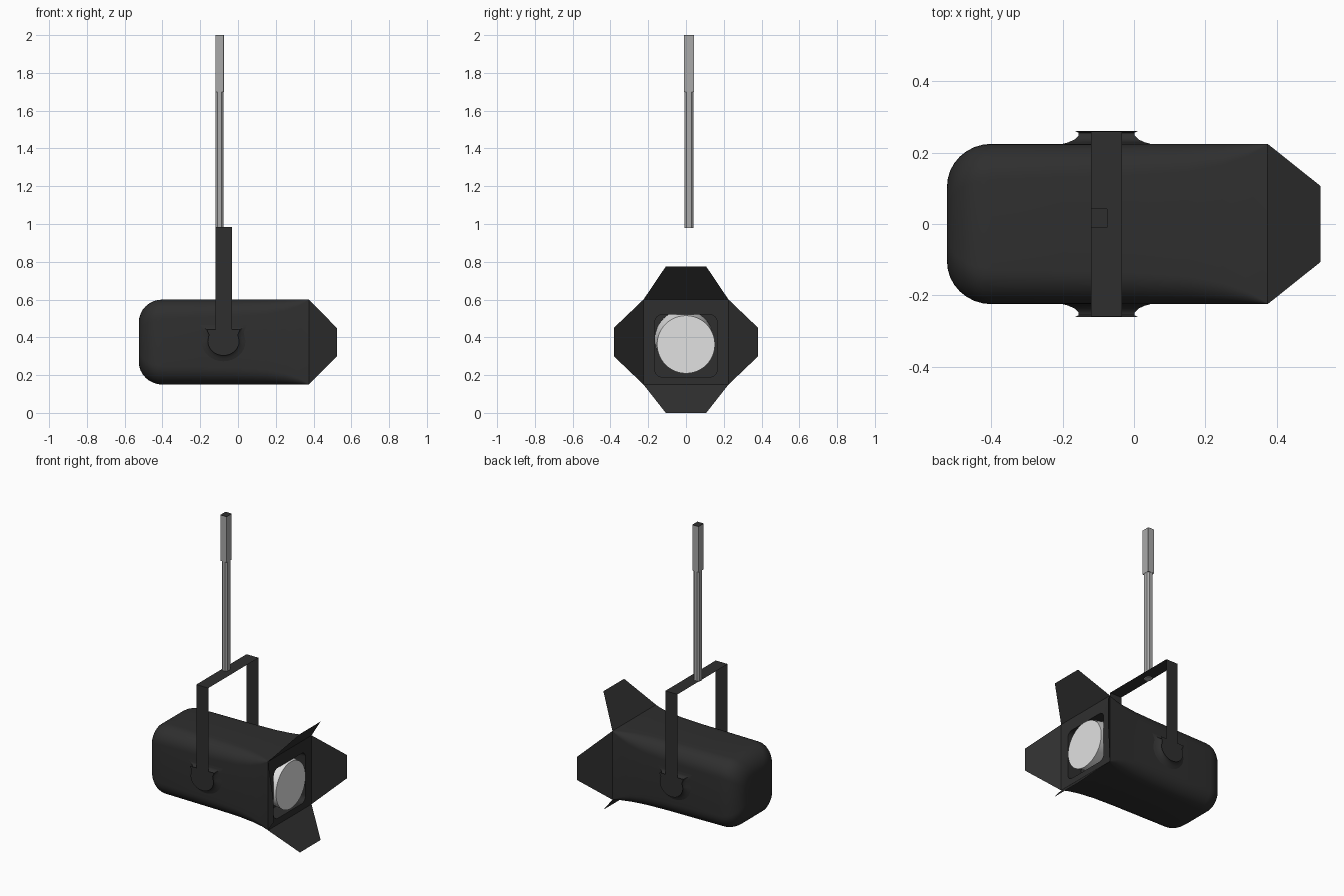
import bpy, bmesh, math
from mathutils import Vector

if "Cube" in bpy.data.objects:
    bpy.data.objects.remove(bpy.data.objects["Cube"])


def material(name, v):
    m = bpy.data.materials.new(name)
    m.diffuse_color = (v, v, v, 1)
    m.use_nodes = True
    m.node_tree.nodes["Principled BSDF"].inputs["Base Color"].default_value = m.diffuse_color
    return m


BLACK = material("matt black", 0.028)
STEEL = material("steel grey", 0.40)
GLASS = material("pale lens", 0.75)


def finish(name, bm, mat, smooth=None, recalc=True):
    if recalc:
        bmesh.ops.recalc_face_normals(bm, faces=bm.faces)
    me = bpy.data.meshes.new(name)
    bm.to_mesh(me)
    bm.free()
    ob = bpy.data.objects.new(name, me)
    bpy.context.collection.objects.link(ob)
    me.materials.append(mat)
    if smooth:
        bpy.ops.object.select_all(action='DESELECT')
        ob.select_set(True)
        bpy.context.view_layer.objects.active = ob
        bpy.ops.object.shade_smooth_by_angle(angle=math.radians(smooth))
    return ob


def loft(name, rings, mat, smooth=None, caps=(True, True)):
    """Skin a list of equal-length point rings."""
    bm = bmesh.new()
    vs = [[bm.verts.new(p) for p in r] for r in rings]
    n = len(vs[0])
    for a, b in zip(vs, vs[1:]):
        for i in range(n):
            j = (i + 1) % n
            bm.faces.new((a[i], a[j], b[j], b[i]))
    if caps[0]:
        bm.faces.new(vs[0])
    if caps[1]:
        bm.faces.new(vs[-1])
    return finish(name, bm, mat, smooth)


def rounded_square(x, cz, h, r, seg=8):
    """Rounded square in the yz plane at the given x."""
    pts = []
    for q, (sy, sz) in enumerate(((1, 1), (-1, 1), (-1, -1), (1, -1))):
        for k in range(seg + 1):
            a = math.pi / 2 * (q + k / seg)
            pts.append((x, sy * (h - r) + r * math.cos(a), cz + sz * (h - r) + r * math.sin(a)))
    return pts


# lamp housing: back dome, long body, squared-off front, recessed opening
CZ, H = 0.375, 0.225
rings = []
for k in range(9):
    t = math.pi / 2 * (1 - k / 8)
    inset = 0.12 * (1 - math.cos(t))
    rings.append(rounded_square(-0.40 - 0.125 * math.sin(t), CZ, H - inset, 0.10 - 0.25 * inset))
for x, r in ((-0.2, 0.095), (0.0, 0.09), (0.15, 0.08), (0.25, 0.06), (0.32, 0.035), (0.375, 0.002)):
    rings.append(rounded_square(x, CZ, H, r))
rings += [rounded_square(x, 0.355, 0.165, 0.04) for x in (0.374, 0.27)]
loft("lamp_housing", rings, BLACK, 40)


# lens: short drum tilted slightly downwards
def circle(x, y, z, r, n=48):
    return [(x, y + r * math.cos(2 * math.pi * i / n), z + r * math.sin(2 * math.pi * i / n)) for i in range(n)]


loft("lens", [circle(0.28, -0.01, 0.39, 0.155), circle(0.382, 0, 0.362, 0.153)], GLASS, 40)

# four barn doors: thin flaps hinged on the front edges
for name, axis, sign, reach in (("top_door", 'z', 1, 0.40), ("bottom_door", 'z', -1, 0.375),
                                ("left_door", 'y', -1, 0.382), ("right_door", 'y', 1, 0.382)):
    half = 0.107 if axis == 'z' else 0.075
    bm = bmesh.new()
    pts = []
    for x, w, d in ((0.375, -H, H), (0.375, H, H), (0.523, half, reach), (0.523, -half, reach)):
        pts.append((x, w, CZ + sign * d) if axis == 'z' else (x, sign * d, CZ + w))
    bm.faces.new([bm.verts.new(p) for p in pts])
    finish(name, bm, BLACK, recalc=False)

# yoke: flat strap bent over the housing
bm = bmesh.new()
path = [(-0.26, 0.38), (-0.26, 0.985), (0.26, 0.985), (0.26, 0.38)]
cols = [[bm.verts.new((x, y, z)) for x in (-0.12, -0.033)] for y, z in path]
for a, b in zip(cols, cols[1:]):
    bm.faces.new((a[0], a[1], b[1], b[0]))
finish("yoke", bm, BLACK)

# pivot bosses: flared pads joining yoke to housing
outline = [(0.085 * math.cos(math.pi * (1 + k / 16)), 0.078 * math.sin(math.pi * (1 + k / 16))) for k in range(17)]
outline += [(0.078, 0.035), (0.09, 0.062), (-0.09, 0.062), (-0.078, 0.035)]
for name, s in (("front_pivot", -1), ("back_pivot", 1)):
    rings = [[(-0.077 + px * k, s * y, 0.38 + pz * k) for px, pz in outline]
             for y, k in ((0.222, 1.5), (0.229, 1.2), (0.237, 1.0), (0.248, 0.88), (0.256, 0.87), (0.261, 0.98))]
    loft(name, rings, BLACK, 50)


# hanging pole: chamfered lower rod and square upper sleeve with dark end
def pole_ring(z, hx, hy, c):
    pts = [(hx, hy - c), (hx - c, hy), (c - hx, hy), (-hx, hy - c),
           (-hx, c - hy), (c - hx, -hy), (hx - c, -hy), (hx, c - hy)]
    return [(-0.0975 + x, 0.016 + y, z) for x, y in pts]


loft("lower_pole", [pole_ring(z, 0.021, 0.025, 0.011) for z in (0.98, 1.71)], STEEL)
loft("upper_pole", [pole_ring(z, 0.0225, 0.027, 0.001) for z in (1.70, 1.998)], STEEL)
loft("pole_end", [pole_ring(z, 0.0225, 0.027, 0.001) for z in (1.998, 2.0)], BLACK)
